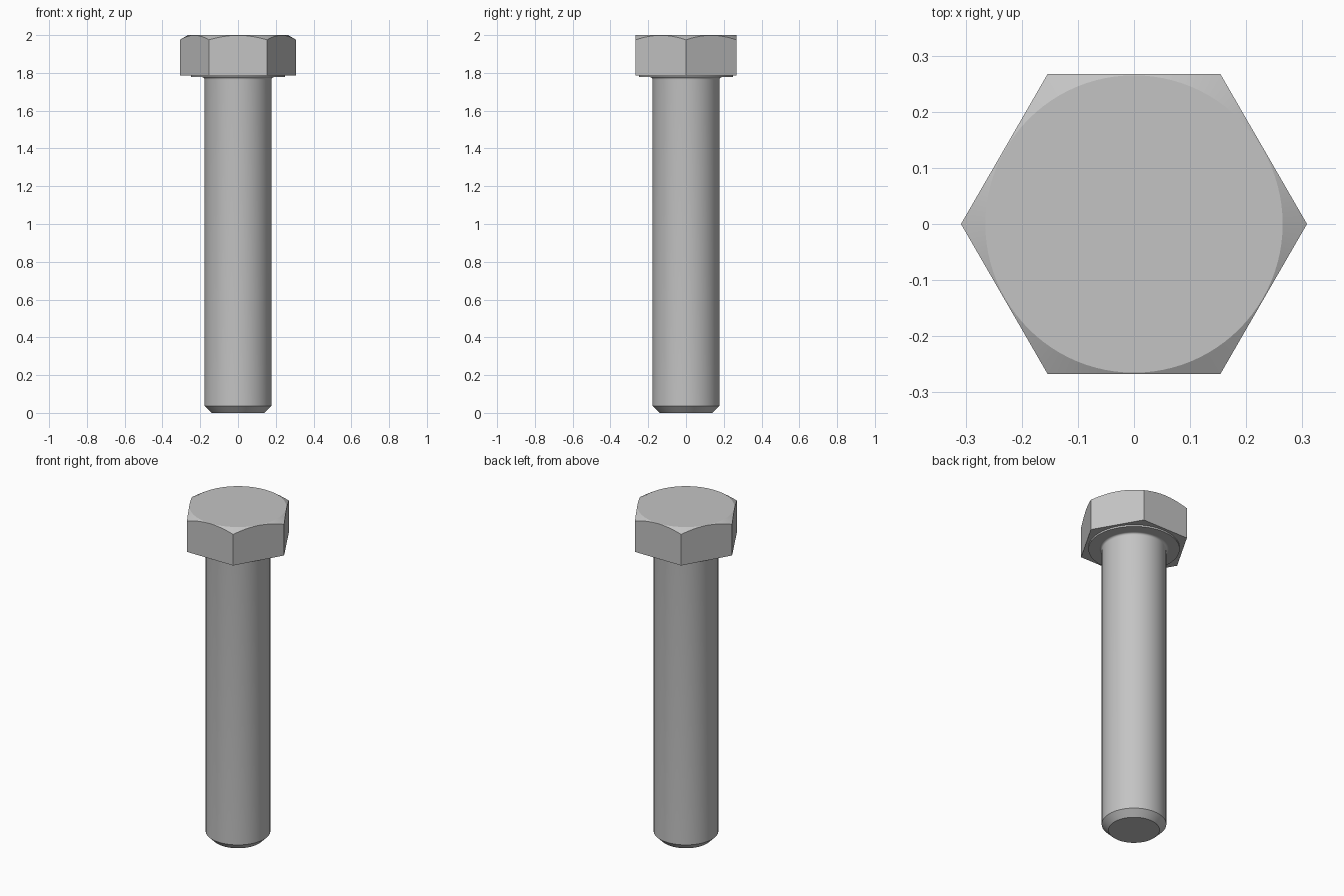
import bpy, bmesh
from math import cos, sin, pi, radians, tan

cube = bpy.data.objects.get("Cube")
if cube:
    bpy.data.objects.remove(cube, do_unlink=True)

steel = bpy.data.materials.new("grey_steel")
steel.use_nodes = True
grey = (0.55, 0.55, 0.55, 1)
steel.diffuse_color = grey
steel.node_tree.nodes["Principled BSDF"].inputs["Base Color"].default_value = grey

SEGMENTS = 96
TOP = 2.0
APOTHEM = 0.267
HEAD_BASE = 1.787
WASHER_BASE = 1.777
SHANK_R = 0.177
FILLET = 0.012


def make_part(name, rings):
    """Skin closed rings from bottom to top and cap both ends."""
    bm = bmesh.new()
    loops = [[bm.verts.new(p) for p in ring] for ring in rings]
    for low, high in zip(loops, loops[1:]):
        for i in range(SEGMENTS):
            j = (i + 1) % SEGMENTS
            bm.faces.new((low[i], low[j], high[j], high[i]))
    bm.faces.new(loops[0][::-1])
    bm.faces.new(loops[-1])
    mesh = bpy.data.meshes.new(name)
    bm.to_mesh(mesh)
    bm.free()
    mesh.materials.append(steel)
    obj = bpy.data.objects.new(name, mesh)
    bpy.context.collection.objects.link(obj)
    bpy.ops.object.select_all(action="DESELECT")
    obj.select_set(True)
    bpy.context.view_layer.objects.active = obj
    bpy.ops.object.shade_smooth_by_angle(angle=radians(20))
    return obj


angles = [2 * pi * i / SEGMENTS for i in range(SEGMENTS)]


def circle(r, z):
    return [(r * cos(a), r * sin(a), z) for a in angles]


def hexagon(height):
    """Hexagon with corners on the x axis; height gives z from radius."""
    ring = []
    for a in angles:
        r = APOTHEM / cos(a % (pi / 3) - pi / 6)
        ring.append((r * cos(a), r * sin(a), height(r)))
    return ring


# Hexagonal head with a conical chamfer that leaves curved upper edges
flat_r = APOTHEM - 0.002
make_part("hex_head", [
    hexagon(lambda r: HEAD_BASE),
    hexagon(lambda r: TOP - (r - flat_r) * tan(radians(30))),
    circle(flat_r, TOP),
])

# Thin round bearing face below the head
make_part("washer_face", [circle(0.25, WASHER_BASE), circle(0.25, HEAD_BASE + 0.002)])

# Shank with chamfered tip and a small fillet under the head
fillet = [
    circle(SHANK_R + FILLET * (1 - cos(t * pi / 12)),
           WASHER_BASE - FILLET + FILLET * sin(t * pi / 12))
    for t in range(7)
]
make_part("shank", [circle(0.14, 0), circle(SHANK_R, 0.037)] + fillet)
